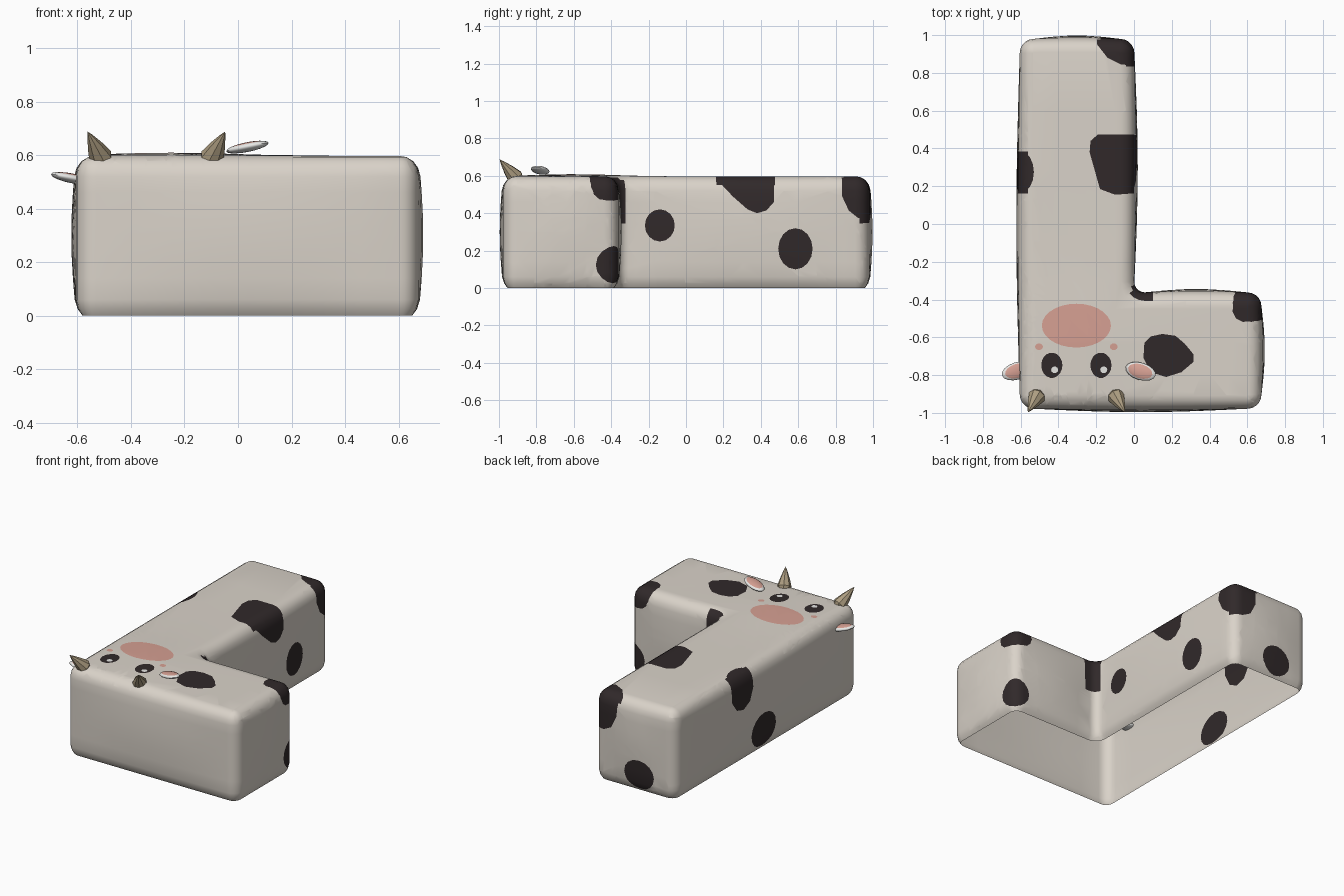
import bpy, bmesh, math
from mathutils import Vector, Matrix

if "Cube" in bpy.data.objects:
    bpy.data.objects.remove(bpy.data.objects["Cube"])


def material(name, r, g, b):
    m = bpy.data.materials.new(name)
    m.diffuse_color = (r, g, b, 1)
    m.use_nodes = True
    m.node_tree.nodes["Principled BSDF"].inputs["Base Color"].default_value = m.diffuse_color
    return m


CREAM = material("cream hide", 0.70, 0.65, 0.585)
DARK = material("dark patches", 0.030, 0.022, 0.023)
PINK = material("pink skin", 0.67, 0.35, 0.29)
WHITE = material("white highlight", 0.85, 0.85, 0.83)
TAN = material("tan horn", 0.42, 0.34, 0.22)


def finish(bm, name, mats, angle=40):
    me = bpy.data.meshes.new(name)
    bm.to_mesh(me)
    bm.free()
    ob = bpy.data.objects.new(name, me)
    bpy.context.collection.objects.link(ob)
    for m in mats:
        me.materials.append(m)
    bpy.ops.object.select_all(action='DESELECT')
    ob.select_set(True)
    bpy.context.view_layer.objects.active = ob
    bpy.ops.object.shade_smooth_by_angle(angle=math.radians(angle))
    return ob


# ---- body: rounded L outline, as (point, outward normal, bulge weight)
R, RC, SEG = 0.075, 0.055, 5
X0, X1, XI, Y0, Y1, YI = -0.605, 0.675, 0.002, -0.978, 0.98, -0.362
corners = [(X0 + R, Y0 + R, 180, 270, R), (X1 - R, Y0 + R, 270, 360, R),
           (X1 - R, YI - R, 0, 90, R), (XI + RC, YI + RC, 90, 0, -RC),
           (XI - R, Y1 - R, 0, 90, R), (X0 + R, Y1 - R, 90, 180, R)]
arcs = []
for cx, cy, a0, a1, r in corners:
    arc = []
    for i in range(SEG + 1):
        a = math.radians(a0 + (a1 - a0) * i / SEG)
        n = Vector((math.cos(a), math.sin(a), 0))
        arc.append((Vector((cx, cy, 0)) + n * r, n, 0.0))
    arcs.append(arc)
outline = []
for i, arc in enumerate(arcs):
    outline += arc
    p, n, _ = arc[-1]
    q = arcs[(i + 1) % len(arcs)][0][0]
    m = max(5, int((q - p).length / 0.14))
    outline += [(p.lerp(q, k / m), n, math.sin(math.pi * k / m)) for k in range(1, m)]

# stacked loops (inset, height); the underside stays open
layers = [(0.024, 0), (0.008, 0.025), (0.0, 0.06), (0, 0.14), (0, 0.22), (0, 0.3), (0, 0.38),
          (0, 0.46), (0, 0.52), (0.006, 0.552), (0.022, 0.577), (0.045, 0.592), (0.07, 0.597)]
bm = bmesh.new()
loops = []
for d, z in layers:
    bulge = 0.018 * math.sin(math.pi * z / 0.6)
    loops.append([bm.verts.new(p + n * (bulge * w - d) + Vector((0, 0, z))) for p, n, w in outline])
N = len(outline)
for a, b in zip(loops, loops[1:]):
    for i in range(N):
        j = (i + 1) % N
        bm.faces.new((a[i], a[j], b[j], b[i]))
bm.faces.new(loops[-1])
bm.normal_update()


def slice_faces(faces, co, no):
    geom = set(faces)
    for f in faces:
        geom.update(f.edges)
        geom.update(f.verts)
    bmesh.ops.bisect_plane(bm, geom=list(geom), dist=1e-5, plane_co=co, plane_no=no)
    bm.normal_update()


# grid the top so it can swell slightly under the face
cuts = [((0, y, 0), (0, 1, 0)) for y in (-0.45, -0.8, -0.62, -0.28, -0.1, 0.2, 0.6)]
cuts += [((x, 0, 0), (1, 0, 0)) for x in (-0.4, -0.25, -0.1, 0.1, 0.35)]
for co, no in cuts:
    slice_faces([f for f in bm.faces if f.normal.z > 0.99], co, no)
for v in bm.verts:
    if v.co.z > 0.595:
        v.co.z += 0.012 * math.exp(-((v.co.x + 0.25) / 0.33) ** 2 - ((v.co.y + 0.6) / 0.3) ** 2)
bm.normal_update()


# ---- painted markings: cut a convex outline along an axis, recolour the inside
def paint(points, axis, mat):
    c = sum(points, Vector()) / len(points)
    planes = []
    for i, p in enumerate(points):
        no = (points[(i + 1) % len(points)] - p).cross(axis).normalized()
        planes.append((p, -no if (c - p).dot(no) > 0 else no))
    inside = [f for f in bm.faces if f.normal.dot(axis) > 0.35]
    for k, (co, no) in enumerate(planes):
        slice_faces(inside, co, no)
        inside = [f for f in bm.faces if f.normal.dot(axis) > 0.35]
        for co2, no2 in planes[:k + 1]:
            inside = [f for f in inside if (f.calc_center_median() - co2).dot(no2) < 0]
    for f in inside:
        f.material_index = mat


def oval(centre, axis, ru, rv, mat=1, n=16):
    axis = Vector(axis).normalized()
    up = Vector((0, 1, 0)) if axis.z > 0.99 else Vector((0, 0, 1))
    v = (up - axis * up.dot(axis)).normalized()
    u = v.cross(axis)
    paint([Vector(centre) + u * ru * math.cos(2 * math.pi * i / n) + v * rv * math.sin(2 * math.pi * i / n)
           for i in range(n)], axis, mat)


def patch(axis, pts):
    axis = Vector(axis)
    if axis.x:
        p3 = [Vector((0, a, b)) for a, b in pts]
    elif axis.y:
        p3 = [Vector((a, 0, b)) for a, b in pts]
    else:
        p3 = [Vector((a, b, 0)) for a, b in pts]
    paint(p3, axis, 1)


UP, RIGHT, LEFT, BACK = (0, 0, 1), (1, 0, 0), (-1, 0, 0), (0, 1, 0)
MID = -0.305
# face: muzzle, cheeks, eyes with highlights
oval((MID, -0.538, 0), UP, 0.183, 0.116, 2, 28)
for s in (-1, 1):
    oval((MID + s * 0.198, -0.65, 0), UP, 0.021, 0.018, 2, 10)
    oval((MID + s * 0.13, -0.748, 0), UP, 0.056, 0.067, 1, 18)
    oval((MID + s * 0.13 + 0.015, -0.772, 0), UP, 0.019, 0.018, 3, 10)
# hide patches on the top
patch(UP, [(0.055, -0.63), (0.09, -0.595), (0.15, -0.582), (0.22, -0.592), (0.27, -0.635), (0.315, -0.69),
           (0.315, -0.73), (0.25, -0.785), (0.17, -0.81), (0.09, -0.785), (0.05, -0.71)])
# wrapping the inner long wall
patch(UP, [(-0.23, 0.44), (-0.19, 0.475), (0.1, 0.475), (0.1, 0.17), (-0.1, 0.155), (-0.18, 0.185), (-0.235, 0.38)])
patch(RIGHT, [(0.16, 0.7), (0.17, 0.575), (0.25, 0.49), (0.33, 0.42), (0.38, 0.4), (0.43, 0.415),
              (0.47, 0.46), (0.475, 0.7)])
oval((0, -0.14, 0.335), RIGHT, 0.08, 0.086)
oval((0, 0.585, 0.21), RIGHT, 0.092, 0.11)
# wrapping the far corner
patch(UP, [(-0.2, 1.1), (-0.195, 0.95), (-0.14, 0.88), (-0.07, 0.845), (0.1, 0.83), (0.1, 1.1)])
patch(RIGHT, [(0.83, 0.7), (0.835, 0.49), (0.87, 0.415), (0.92, 0.375), (1.1, 0.34), (1.1, 0.7)])
patch(BACK, [(-0.19, 0.7), (-0.17, 0.46), (-0.13, 0.38), (-0.07, 0.35), (0.1, 0.34), (0.1, 0.7)])
oval((-0.34, 0, 0.115), BACK, 0.11, 0.1)
# left wall
oval((-0.6, 0.275, 0), UP, 0.07, 0.11)
patch(LEFT, [(0.165, 0.7), (0.16, 0.47), (0.2, 0.39), (0.27, 0.355), (0.34, 0.375), (0.385, 0.44), (0.385, 0.7)])
oval((0, 0.05, 0.14), LEFT, 0.13, 0.115)
# end of the short arm
oval((0.64, -0.40, 0.575), (1, 1, 1), 0.1, 0.1)
oval((0.65, -0.39, 0.125), (1, 1, 0), 0.085, 0.1)
finish(bm, "body", [CREAM, DARK, PINK, WHITE])


# ---- horns: tapered eight-sided spikes leaning forward and outward
def horn(name, side):
    base = Vector((MID + side * 0.2, -0.897, 0.573))
    tip = Vector((MID + side * 0.257, -0.997, 0.688))
    h = bmesh.new()
    rot = (tip - base).to_track_quat('Z', 'Y').to_matrix().to_4x4()
    length = (tip - base).length
    rings = []
    for t, r in ((0, 0.03), (0.16, 0.046), (0.5, 0.031), (0.85, 0.011)):
        rings.append([h.verts.new((r * math.cos(k * math.pi / 4), r * math.sin(k * math.pi / 4), t * length))
                      for k in range(8)])
    top = h.verts.new((0, 0, length))
    for k in range(8):
        j = (k + 1) % 8
        for a, b in zip(rings, rings[1:]):
            h.faces.new((a[k], a[j], b[j], b[k]))
        h.faces.new((rings[-1][k], rings[-1][j], top))
    h.faces.new(rings[0][::-1])
    h.transform(Matrix.Translation(base) @ rot)
    finish(h, name, [TAN], 35)


# ---- ears: flattened ovals with a pink inner face
def ear(name, centre, turn, tilt):
    e = bmesh.new()
    bmesh.ops.create_uvsphere(e, u_segments=16, v_segments=10, radius=1)
    for f in e.faces:
        c = f.calc_center_median()
        f.material_index = 1 if c.z > 0 and math.hypot(c.x, c.y) < 0.8 else 0
    e.transform(Matrix.Translation(centre) @ Matrix.Rotation(math.radians(turn), 4, 'Z')
                @ Matrix.Rotation(math.radians(tilt), 4, 'Y') @ Matrix.Diagonal((0.084, 0.046, 0.018, 1)))
    finish(e, name, [WHITE, PINK], 50)


horn("left_horn", -1)
horn("right_horn", 1)
ear("right_ear", (0.035, -0.78, 0.63), -17, -11)
ear("left_ear", (-0.62, -0.778, 0.513), 17, 11)
